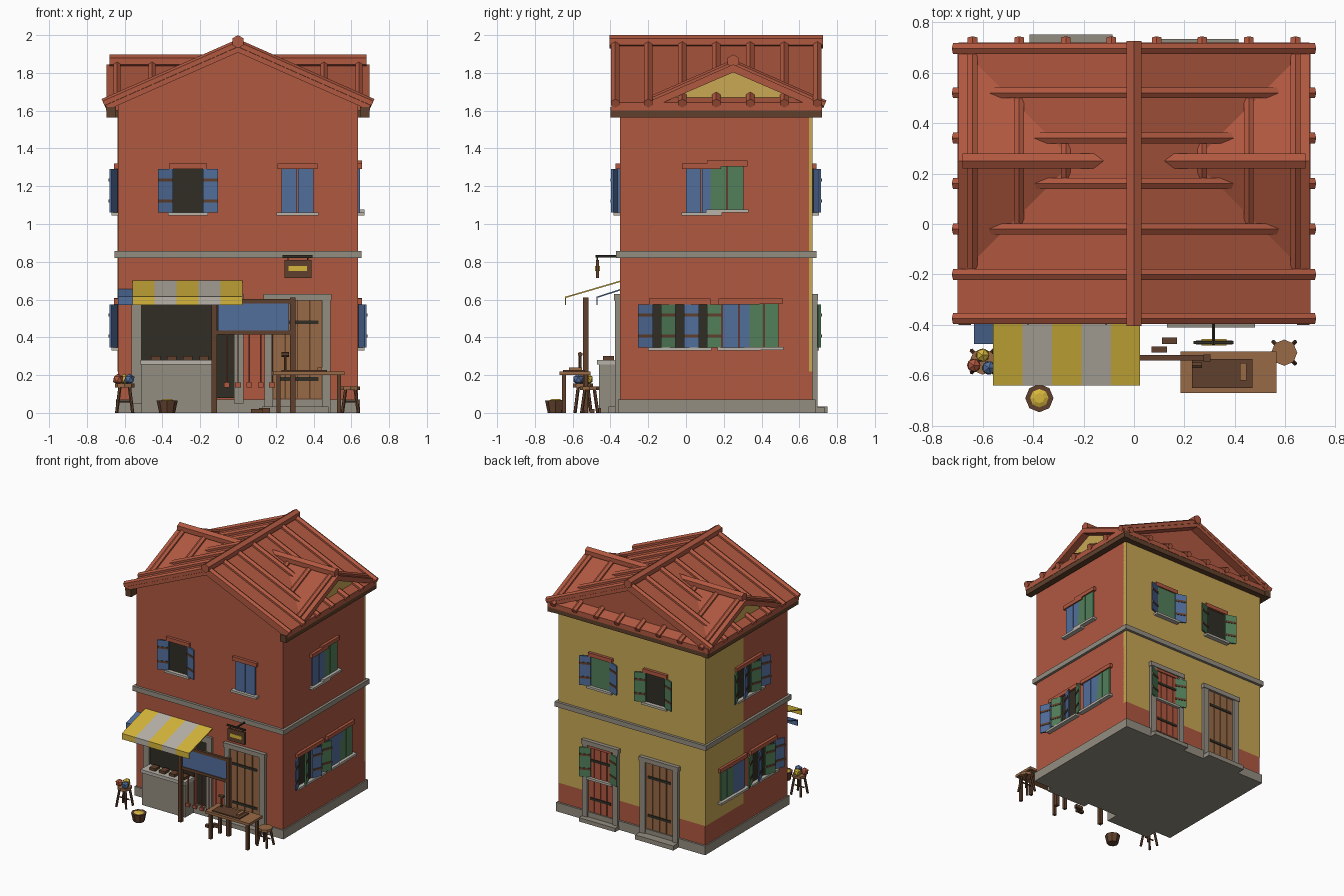
import bpy, bmesh, math
from mathutils import Vector, Matrix

if "Cube" in bpy.data.objects:
    bpy.data.objects.remove(bpy.data.objects["Cube"])


def mat(name, r, g, b):
    m = bpy.data.materials.new(name)
    lin = [((c / 255 + 0.055) / 1.055) ** 2.4 for c in (r, g, b)]
    m.diffuse_color = (*lin, 1)
    m.use_nodes = True
    m.node_tree.nodes["Principled BSDF"].inputs["Base Color"].default_value = m.diffuse_color
    return m


RED = mat("terracotta_red", 176, 88, 64)
OCHRE = mat("ochre_plaster", 200, 168, 84)
STONE = mat("grey_stone", 148, 141, 129)
CREAM = mat("pale_stone", 184, 179, 168)
WOOD = mat("brown_wood", 152, 106, 70)
DARKWOOD = mat("dark_wood", 96, 64, 44)
BLUE = mat("blue_paint", 82, 110, 156)
GREEN = mat("green_paint", 82, 126, 90)
DARK = mat("dark_opening", 48, 45, 36)
CLOTH = mat("yellow_cloth", 214, 182, 60)


def finish(name, bm, material):
    bmesh.ops.recalc_face_normals(bm, faces=bm.faces)
    me = bpy.data.meshes.new(name)
    bm.to_mesh(me)
    bm.free()
    me.materials.append(material)
    ob = bpy.data.objects.new(name, me)
    bpy.context.collection.objects.link(ob)
    return ob


def extrude(name, m, axis, pts, a, b):
    """Extrude a closed 2D profile along one axis from a to b."""
    place = {"x": lambda p, t: (t, p[0], p[1]),
             "y": lambda p, t: (p[0], t, p[1]),
             "z": lambda p, t: (p[0], p[1], t)}[axis]
    bm = bmesh.new()
    f = bm.faces.new([bm.verts.new(place(p, a)) for p in pts])
    r = bmesh.ops.extrude_face_region(bm, geom=[f])
    move = Vector(place((0, 0), b - a))
    bmesh.ops.translate(bm, vec=move, verts=[v for v in r["geom"] if isinstance(v, bmesh.types.BMVert)])
    return finish(name, bm, m)


def box(name, m, x0, x1, y0, y1, z0, z1):
    return extrude(name, m, "z", [(x0, y0), (x1, y0), (x1, y1), (x0, y1)], z0, z1)


def rod(name, m, p, q, r, sides=6, r2=None):
    p, q = Vector(p), Vector(q)
    d = q - p
    bm = bmesh.new()
    rot = d.to_track_quat("Z", "Y").to_matrix().to_4x4()
    bmesh.ops.create_cone(bm, cap_ends=True, segments=sides, radius1=r, radius2=r if r2 is None else r2,
                          depth=d.length, matrix=Matrix.Translation((p + q) / 2) @ rot)
    return finish(name, bm, m)


def ball(name, m, c, r):
    bm = bmesh.new()
    bmesh.ops.create_icosphere(bm, subdivisions=1, radius=r, matrix=Matrix.Translation(c))
    return finish(name, bm, m)


# Wall-mounted parts: u runs along the wall, d is the distance out from it
SIDES = {"front": lambda u, d: (u, -0.35 - d), "back": lambda u, d: (u, 0.67 + d),
         "right": lambda u, d: (0.635 + d, u), "left": lambda u, d: (-0.635 - d, u)}


def on_wall(side, name, m, pts, z0, z1):
    return extrude(f"{side}_{name}", m, "z", [SIDES[side](*p) for p in pts], z0, z1)


def plate(side, name, m, u0, u1, z0, z1, d):
    return on_wall(side, name, m, [(u0, -0.01), (u1, -0.01), (u1, d), (u0, d)], z0, z1)


def window(side, u0, u1, z, m, opened):
    """Opening u0..u1 with sill, stepped lintel and shutters."""
    h, mid = 0.23, (u0 + u1) / 2
    plate(side, "sill", CREAM, u0 - 0.025, u1 + 0.025, z - 0.015, z + 0.002, 0.035)
    plate(side, "lintel", RED, u0 - 0.02, u1 + 0.02, z + h, z + h + 0.03, 0.022)
    if not opened:
        for a, b in ((u0, mid - 0.002), (mid + 0.002, u1)):
            plate(side, "closed_shutter", m, a, b, z, z + h, 0.012)
        return
    plate(side, "window_opening", DARK, u0, u1, z, z + h, 0.006)
    for hinge, s in ((u0, -1), (u1, 1)):
        tip = hinge + s * 0.078
        on_wall(side, "open_shutter", m, [(hinge, 0.004), (tip, 0.034), (tip, 0.046), (hinge, 0.016)], z, z + h)
        for zz in (z + 0.055, z + 0.165):
            on_wall(side, "shutter_strap", DARKWOOD,
                    [(hinge, 0.012), (tip, 0.042), (tip, 0.05), (hinge, 0.02)], zz, zz + 0.016)


def door(side, u0, u1, m):
    """Plank door with stone surround and iron straps."""
    for a, b in ((u0 - 0.045, u0), (u1, u1 + 0.045)):
        plate(side, "door_jamb", STONE, a, b, 0, 0.6, 0.025)
    plate(side, "door_head", STONE, u0 - 0.05, u1 + 0.05, 0.595, 0.63, 0.03)
    plate(side, "door_gap", DARKWOOD, u0, u1, 0.07, 0.6, 0.006)
    w = (u1 - u0) / 4
    for i in range(4):
        plate(side, "door_plank", m, u0 + i * w + 0.003, u0 + (i + 1) * w - 0.003, 0.075, 0.597, 0.013)
    for z in (0.17, 0.47):
        plate(side, "door_strap", DARK, u0 + 0.02, u1 - 0.02, z, z + 0.02, 0.018)


# House body: red front house, ochre rear house
extrude("red_house_walls", RED, "y",
        [(-0.635, 0.02), (0.635, 0.02), (0.635, 1.63), (0, 1.915), (-0.635, 1.63)], -0.35, 0.65)
box("ochre_back_wall", OCHRE, -0.635, 0.635, 0.64, 0.67, 0.22, 1.63)
box("red_back_dado", RED, -0.635, 0.635, 0.64, 0.67, 0.05, 0.22)
box("ochre_left_wall", OCHRE, -0.638, -0.6, 0.2, 0.67, 0.22, 1.62)
extrude("ochre_side_gables", OCHRE, "x", [(-0.2, 1.62), (0.68, 1.62), (0.25, 1.815)], -0.637, 0.637)
box("stone_plinth", STONE, -0.645, 0.645, -0.36, 0.685, 0, 0.07)
box("stone_string_course", STONE, -0.655, 0.655, -0.37, 0.69, 0.82, 0.858)

# Roof: two crossing gables with tile ribs and ridge caps
S = 0.44
extrude("main_roof", RED, "y", [(-0.7, 1.60), (0, 1.908), (0.7, 1.60), (0.7, 1.642), (0, 1.95), (-0.7, 1.642)],
        -0.395, 0.715)
extrude("cross_roof", RED, "x", [(-0.22, 1.60), (0.25, 1.803), (0.72, 1.60), (0.72, 1.638), (0.25, 1.845),
                                 (-0.22, 1.638)], -0.695, 0.695)
rod("main_ridge_cap", RED, (0, -0.405, 1.965), (0, 0.725, 1.965), 0.035)
for s in (-1, 1):
    rod("cross_ridge_cap", RED, (s * 0.1, 0.25, 1.862), (s * 0.68, 0.25, 1.862), 0.035)
    for y in (-0.375, -0.2, -0.02, 0.16, 0.34, 0.52, 0.695):
        rod("main_tile_rib", RED, (0, y, 1.952), (s * 0.712, y, 1.952 - 0.712 * S), 0.025)
    for x in (0.09, 0.27, 0.455, 0.64):
        for t in (-0.44, 0.485):
            rod("cross_tile_rib", RED, (s * x, 0.25, 1.847), (s * x, 0.25 + t, 1.847 - abs(t) * S), 0.022)
    x = s * 0.67
    box("side_eave_beam", DARKWOOD, x - 0.025, x + 0.025, -0.4, 0.72, 1.565, 1.62)
box("back_eave_beam", DARKWOOD, -0.69, 0.69, 0.665, 0.715, 1.565, 1.62)

# Windows
window("front", -0.345, -0.185, 1.06, BLUE, True)
window("front", 0.23, 0.40, 1.06, BLUE, False)
for side in ("right", "left"):
    window(side, -0.175, -0.01, 0.345, BLUE, True)
    window(side, -0.055, 0.11, 0.345, GREEN, True)
    window(side, 0.335, 0.49, 0.347, GREEN, False)
    window(side, 0.192, 0.37, 0.345, BLUE, False)
window("right", 0.13, 0.305, 1.075, GREEN, False)
window("right", 0.0, 0.165, 1.06, BLUE, False)
window("left", 0.0, 0.165, 1.06, BLUE, True)
window("left", 0.12, 0.285, 1.06, GREEN, True)
window("back", 0.18, 0.345, 1.06, BLUE, True)
plate("back", "closed_inner_shutter", GREEN, 0.18, 0.345, 1.06, 1.29, 0.012)
window("back", -0.295, -0.13, 1.06, GREEN, True)
window("back", 0.18, 0.345, 0.345, GREEN, True)

# Doors and steps
door("front", 0.185, 0.445, WOOD)
door("back", -0.37, -0.13, WOOD)
door("back", 0.15, 0.37, RED)
box("back_step", STONE, -0.415, -0.085, 0.66, 0.75, 0, 0.035)
box("back_low_step", STONE, 0.1, 0.415, 0.66, 0.733, 0, 0.03)
box("front_step", STONE, 0.13, 0.48, -0.41, -0.35, 0, 0.035)

# Shop front: opening, frame, counter, narrow side door
plate("front", "shop_opening", DARK, -0.51, -0.13, 0.26, 0.58, 0.008)
plate("front", "shop_frame_left", STONE, -0.565, -0.51, 0.05, 0.6, 0.02)
plate("front", "shop_frame_head", STONE, -0.565, 0.03, 0.58, 0.63, 0.02)
plate("front", "narrow_door_opening", DARK, -0.11, -0.02, 0.08, 0.58, 0.008)
plate("front", "narrow_door_jamb", STONE, -0.02, 0.03, 0.05, 0.6, 0.02)
box("counter", STONE, -0.51, -0.135, -0.46, -0.35, 0, 0.255)
box("counter_top", CREAM, -0.515, -0.13, -0.47, -0.35, 0.255, 0.28)
for i in range(4):
    x = -0.46 + i * 0.085
    box("counter_tray", DARKWOOD, x, x + 0.05, -0.44, -0.38, 0.28, 0.3)

# Striped awning, and a small blue awning under it
for i in range(5):
    x = -0.558 + i * 0.1165
    extrude("awning_stripe", CREAM if i % 2 else CLOTH, "x",
            [(-0.35, 0.7), (-0.64, 0.615), (-0.64, 0.57), (-0.634, 0.57), (-0.634, 0.609), (-0.35, 0.692)],
            x, x + 0.1165)
extrude("blue_awning", BLUE, "x", [(-0.35, 0.655), (-0.475, 0.615), (-0.475, 0.57), (-0.469, 0.57),
                                   (-0.469, 0.609), (-0.35, 0.647)], -0.635, -0.1)

# Cloth stall: posts, rails, hanging tools
for x in (-0.125, 0.29):
    box("stall_post", DARKWOOD, x - 0.014, x + 0.014, -0.545, -0.517, 0, 0.61)
for z in (0.415, 0.58):
    box("stall_rail", DARKWOOD, -0.125, 0.29, -0.54, -0.52, z, z + 0.022)
box("hanging_blue_cloth", BLUE, -0.105, 0.27, -0.534, -0.526, 0.437, 0.58)
for i in range(5):
    x = -0.06 + i * 0.06
    rod("tool_handle", RED, (x, -0.53, 0.15), (x, -0.53, 0.42), 0.004)
    box("tool_head", RED, x - 0.015, x + 0.015, -0.54, -0.52, 0.135, 0.16)

# Hanging sign
rod("sign_bracket", DARK, (0.315, -0.35, 0.83), (0.315, -0.48, 0.83), 0.007)
box("sign_crossbar", DARK, 0.235, 0.395, -0.475, -0.463, 0.823, 0.835)
box("sign_board", DARKWOOD, 0.245, 0.39, -0.477, -0.461, 0.715, 0.81)
box("sign_plate", CLOTH, 0.268, 0.366, -0.482, -0.456, 0.75, 0.778)
for x in (0.265, 0.37):
    rod("sign_hanger", DARK, (x, -0.469, 0.8), (x, -0.469, 0.83), 0.004)

# Work table with tray and tools
box("table_top", WOOD, 0.185, 0.565, -0.67, -0.505, 0.2, 0.22)
for x in (0.215, 0.535):
    for y in (-0.645, -0.53):
        box("table_leg", DARKWOOD, x - 0.011, x + 0.011, y - 0.011, y + 0.011, 0, 0.2)
box("table_tray", DARKWOOD, 0.23, 0.47, -0.65, -0.535, 0.22, 0.228)
rod("table_mallet_handle", DARKWOOD, (0.25, -0.56, 0.22), (0.25, -0.56, 0.31), 0.008)
rod("table_mallet_head", DARKWOOD, (0.23, -0.56, 0.31), (0.27, -0.56, 0.31), 0.013)
box("table_block", WOOD, 0.42, 0.445, -0.62, -0.55, 0.228, 0.24)


# Stools, goods, bucket, offcuts
def stool(x, y, h):
    rod("stool_seat", WOOD, (x, y, h - 0.02), (x, y, h), 0.052, 8)
    for i in range(4):
        a = math.pi / 4 + i * math.pi / 2
        c, s = math.cos(a), math.sin(a)
        rod("stool_leg", DARKWOOD, (x + 0.06 * c, y + 0.06 * s, 0), (x + 0.035 * c, y + 0.035 * s, h - 0.015), 0.009)
    rod("stool_brace", DARKWOOD, (x - 0.04, y, 0.06), (x + 0.04, y, 0.06), 0.006)


stool(0.595, -0.51, 0.14)
stool(-0.6, -0.545, 0.155)
for m, x, y in ((RED, -0.635, -0.56), (BLUE, -0.575, -0.57), (CLOTH, -0.6, -0.52)):
    ball("yarn_ball", m, (x, y, 0.178), 0.03)
rod("bucket", DARKWOOD, (-0.375, -0.69, 0), (-0.375, -0.69, 0.065), 0.042, 8, 0.056)
rod("bucket_grain", CLOTH, (-0.375, -0.69, 0.06), (-0.375, -0.69, 0.073), 0.047, 8, 0.02)
box("wood_offcut", DARKWOOD, 0.07, 0.13, -0.51, -0.485, 0, 0.02)
box("wood_offcut", DARKWOOD, 0.11, 0.17, -0.475, -0.45, 0, 0.025)
